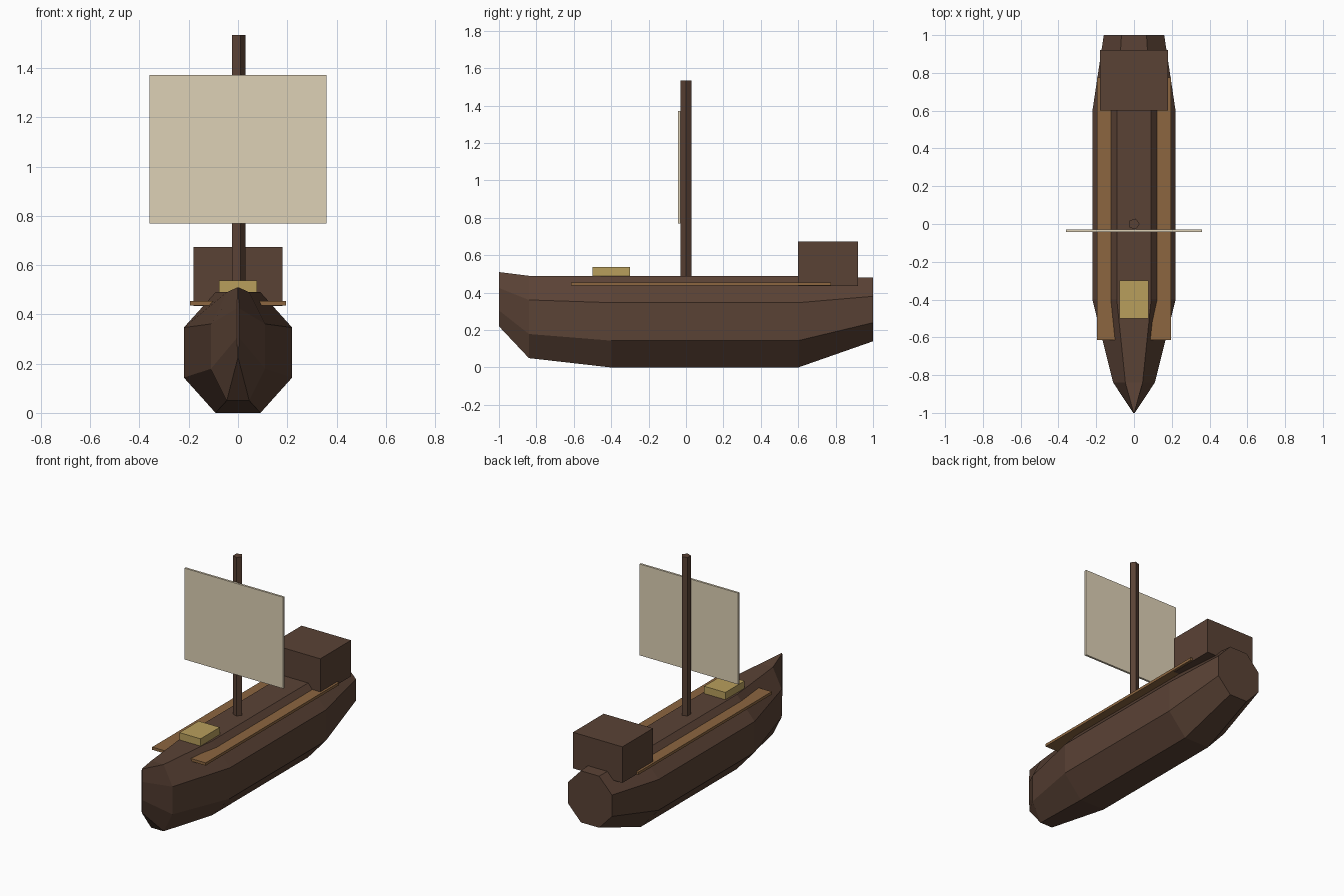
import bpy, bmesh, math

cube = bpy.data.objects.get("Cube")
if cube:
    bpy.data.objects.remove(cube, do_unlink=True)


def linear(c):
    c /= 255
    return c / 12.92 if c <= 0.04045 else ((c + 0.055) / 1.055) ** 2.4


def material(name, *rgb):
    m = bpy.data.materials.new(name)
    m.use_nodes = True
    col = [linear(c) for c in rgb] + [1]
    m.diffuse_color = col
    m.node_tree.nodes["Principled BSDF"].inputs["Base Color"].default_value = col
    return m


dark_wood = material("dark wood", 90, 66, 53)
plank_wood = material("plank wood", 140, 102, 64)
crate_wood = material("pale yellow wood", 184, 159, 92)
cloth = material("sail cloth", 222, 209, 182)


def finish(name, bm, mat):
    bmesh.ops.recalc_face_normals(bm, faces=bm.faces)
    mesh = bpy.data.meshes.new(name)
    bm.to_mesh(mesh)
    bm.free()
    mesh.materials.append(mat)
    obj = bpy.data.objects.new(name, mesh)
    bpy.context.collection.objects.link(obj)
    return obj


def box(name, x, y, z, mat):
    """Box spanning the given (low, high) ranges."""
    bm = bmesh.new()
    bmesh.ops.create_cube(bm, size=1)
    for v in bm.verts:
        v.co = [r[0] if c < 0 else r[1] for c, r in zip(v.co, (x, y, z))]
    return finish(name, bm, mat)


# Hull: octagonal sections lofted from bow to stern (y, half width, bottom, top)
SECTIONS = [(-1, 0.004, 0.22, 0.51), (-0.84, 0.11, 0.05, 0.49),
            (-0.4, 0.22, 0, 0.49), (0.6, 0.22, 0, 0.49), (1, 0.16, 0.14, 0.48)]
SIDES = 8
bm = bmesh.new()
rings = []
for y, w, low, high in SECTIONS:
    ring = []
    for i in range(SIDES):
        a = math.tau * (i + 0.5) / SIDES
        k = 1 / math.cos(math.pi / SIDES)
        ring.append(bm.verts.new((w * k * math.cos(a), y,
                                  (low + high) / 2 + (high - low) / 2 * k * math.sin(a))))
    rings.append(ring)
for r, s in zip(rings, rings[1:]):
    for i in range(SIDES):
        j = (i + 1) % SIDES
        bm.faces.new((r[i], r[j], s[j], s[i]))
bm.faces.new(rings[0])
bm.faces.new(rings[-1])
finish("hull", bm, dark_wood)

# Side planks
for side, s in (("left", 1), ("right", -1)):
    box(side + "_side_plank", sorted((0.08 * s, 0.195 * s)), (-0.615, 0.775),
        (0.437, 0.455), plank_wood)

# Stern cabin and deck crate
box("cabin", (-0.18, 0.18), (0.6, 0.92), (0.435, 0.673), dark_wood)
box("crate", (-0.077, 0.077), (-0.5, -0.3), (0.48, 0.538), crate_wood)

# Five-sided mast
bm = bmesh.new()
bmesh.ops.create_circle(bm, cap_ends=True, segments=5, radius=0.03)
for v in bm.verts:
    v.co = (v.co.y, v.co.x, 0.45)
top = bmesh.ops.extrude_face_region(bm, geom=bm.faces[:], use_keep_orig=True)
for v in top["geom"]:
    if isinstance(v, bmesh.types.BMVert):
        v.co.z = 1.535
finish("mast", bm, dark_wood)

# Square sail
box("sail", (-0.36, 0.36), (-0.043, -0.029), (0.77, 1.372), cloth)
